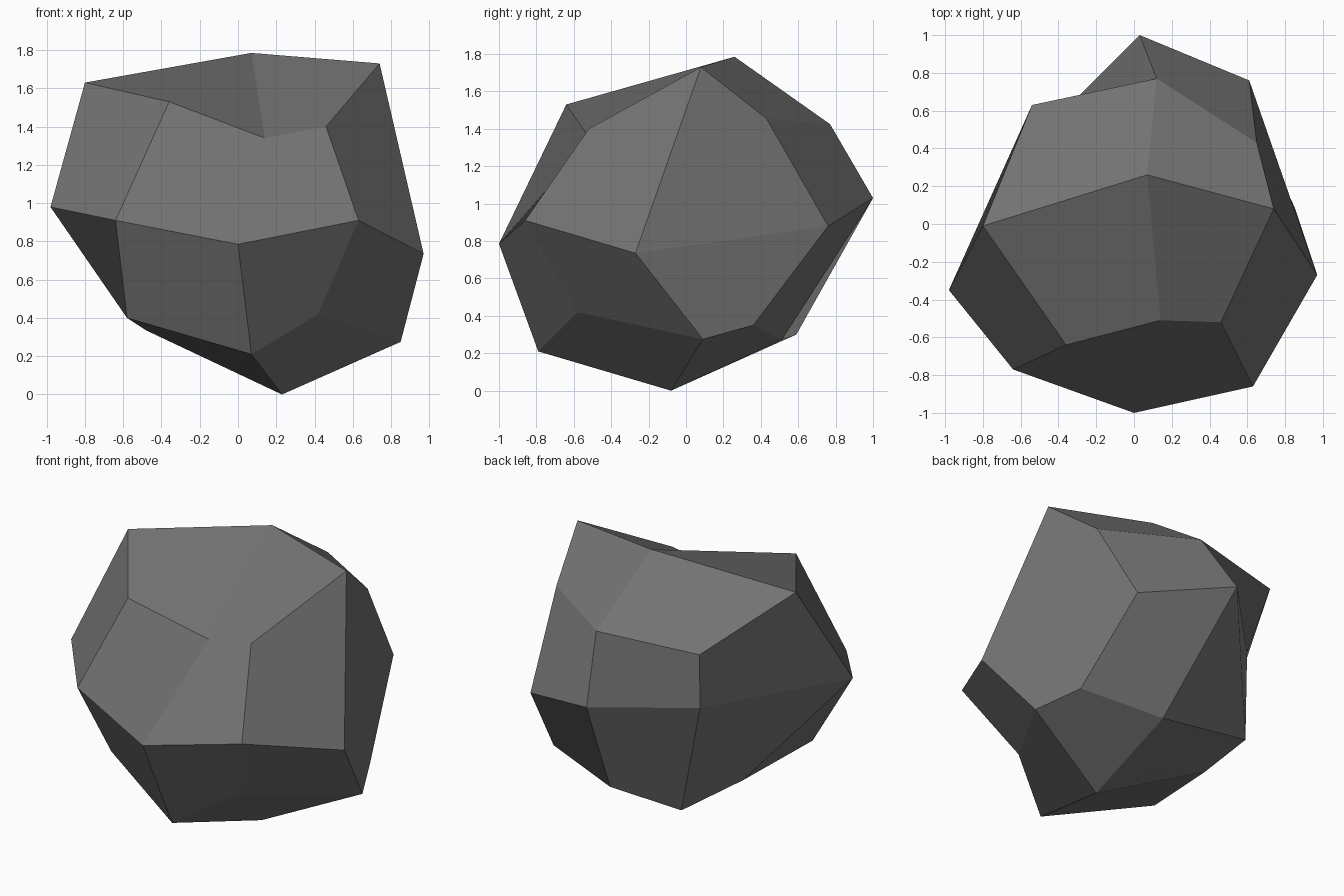
import bpy
import bmesh

default_cube = bpy.data.objects.get("Cube")
if default_cube:
    bpy.data.objects.remove(default_cube, do_unlink=True)


def make_material(name, colour):
    material = bpy.data.materials.new(name)
    material.use_nodes = True
    material.diffuse_color = colour
    shader = next(n for n in material.node_tree.nodes if n.type == "BSDF_PRINCIPLED")
    shader.inputs["Base Color"].default_value = colour
    shader.inputs["Roughness"].default_value = 0.9
    return material


# Boulder corners by layer; rows run front to back, each from -x to +x
bottom = [
    [(-.58, -.5, .4), (.07, -.79, .21), (.42, -.58, .42)],
    [(-.48, .09, .335), (.23, -.08, 0), (.85, .09, .275)],
    [(-.38, .59, .3), (.2, .51, .27), (.72, .36, .35)],
]
middle = [
    [(-.64, -.77, .91), (0, -1, .785), (.63, -.86, .91)],
    [(-.98, -.35, .98), None, (.97, -.27, .735)],
    [(-.46, .51, .97), (.03, 1, 1.03), (.61, .76, .88)],
]
top = [
    [(-.36, -.64, 1.53), (.14, -.51, 1.34), (.46, -.52, 1.4)],
    [(-.8, -.01, 1.63), (.07, .26, 1.785), (.74, .08, 1.73)],
    [(-.54, .63, 1.39), (.12, .77, 1.425), (.65, .43, 1.455)],
]
layers = [bottom, middle, top]


def build_boulder(name, layers, material):
    # Start from a cube with every side split in four, then chip its corners
    bm = bmesh.new()
    bmesh.ops.create_cube(bm, size=2)
    bmesh.ops.subdivide_edges(bm, edges=bm.edges[:], cuts=1, use_grid_fill=True)
    for vert in bm.verts:
        column, row, layer = (round(value) + 1 for value in vert.co)
        vert.co = layers[layer][row][column]
    bmesh.ops.recalc_face_normals(bm, faces=bm.faces[:])
    for face in bm.faces:
        face.smooth = False
    mesh = bpy.data.meshes.new(name)
    bm.to_mesh(mesh)
    bm.free()
    mesh.materials.append(material)
    boulder = bpy.data.objects.new(name, mesh)
    bpy.context.collection.objects.link(boulder)
    return boulder


stone_grey = make_material("stone_grey", (.17, .17, .17, 1))
build_boulder("boulder", layers, stone_grey)
